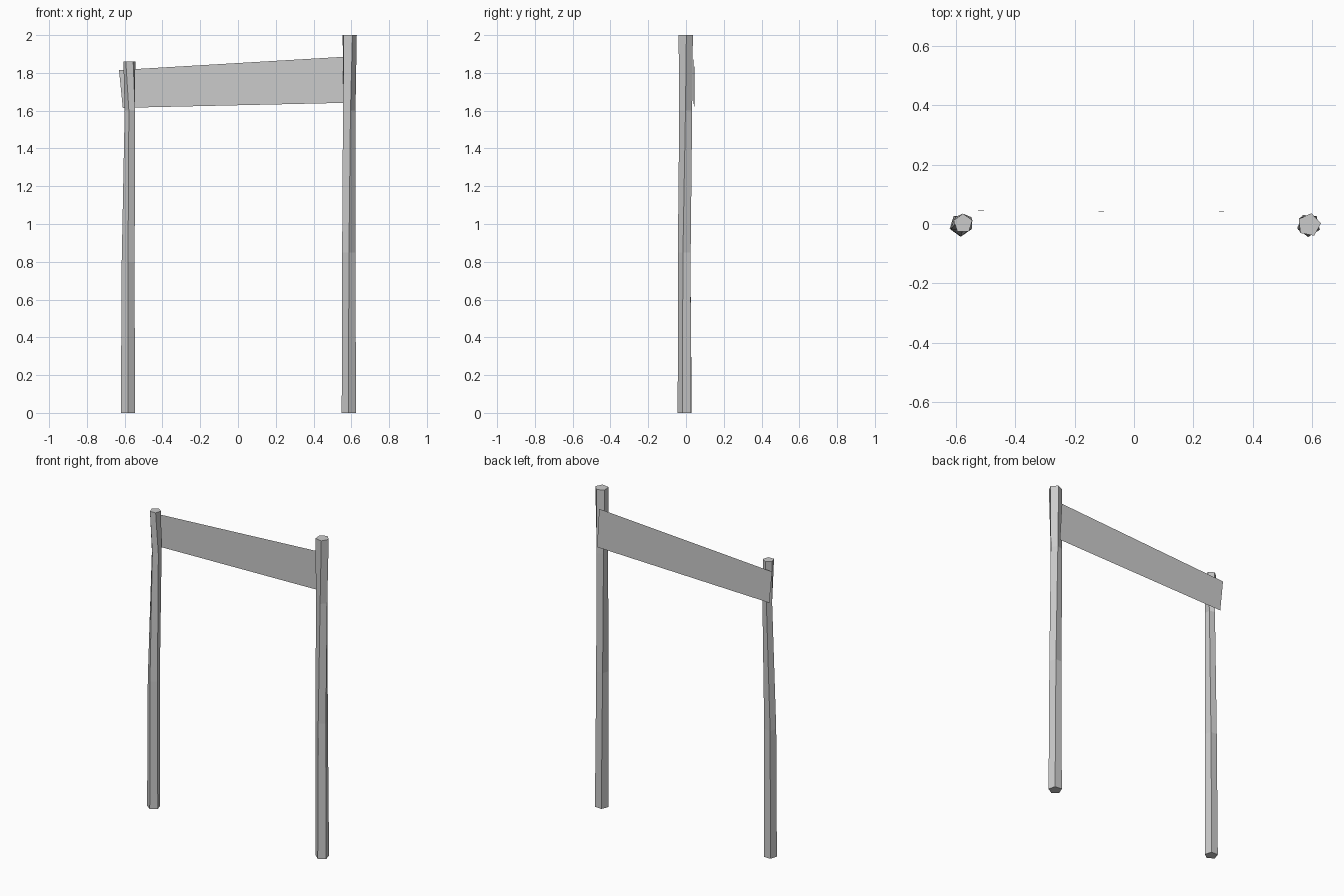
import bpy, bmesh
from math import cos, sin, radians

if "Cube" in bpy.data.objects:
    bpy.data.objects.remove(bpy.data.objects["Cube"])


def make_object(name, bm):
    bmesh.ops.recalc_face_normals(bm, faces=bm.faces)
    mesh = bpy.data.meshes.new(name)
    bm.to_mesh(mesh)
    bm.free()
    obj = bpy.data.objects.new(name, mesh)
    bpy.context.collection.objects.link(obj)


def post(name, rings, sides=5):
    """Loft a crooked post through rings of (z, centre x, centre y, radius, twist)."""
    bm = bmesh.new()
    loops = []
    for z, cx, cy, r, twist in rings:
        angles = [radians(twist + 360 * k / sides) for k in range(sides)]
        loops.append([bm.verts.new((cx + r * cos(a), cy + r * sin(a), z)) for a in angles])
    for low, high in zip(loops, loops[1:]):
        for k in range(sides):
            n = (k + 1) % sides
            bm.faces.new((low[k], low[n], high[n], high[k]))
    bm.faces.new(loops[0][::-1])
    bm.faces.new(loops[-1])
    make_object(name, bm)


# Short left post
post("left_post", [
    (0.00, -0.583, -0.004, 0.039, -90),
    (0.80, -0.581, -0.006, 0.036, -92),
    (1.60, -0.570, 0.004, 0.030, -105),
    (1.86, -0.575, 0.002, 0.033, -125),
])

# Tall right post
post("right_post", [
    (0.00, 0.588, -0.004, 0.040, -95),
    (0.85, 0.586, -0.006, 0.037, -88),
    (1.60, 0.586, -0.001, 0.036, -75),
    (2.00, 0.589, -0.003, 0.040, -65),
])

# Thin crooked plank across the back of the posts
bm = bmesh.new()
bm.faces.new([bm.verts.new(p) for p in (
    (-0.61, 0.045, 1.615), (0.59, 0.040, 1.642),
    (0.575, 0.040, 1.886), (-0.63, 0.045, 1.815))])
make_object("cross_plank", bm)
